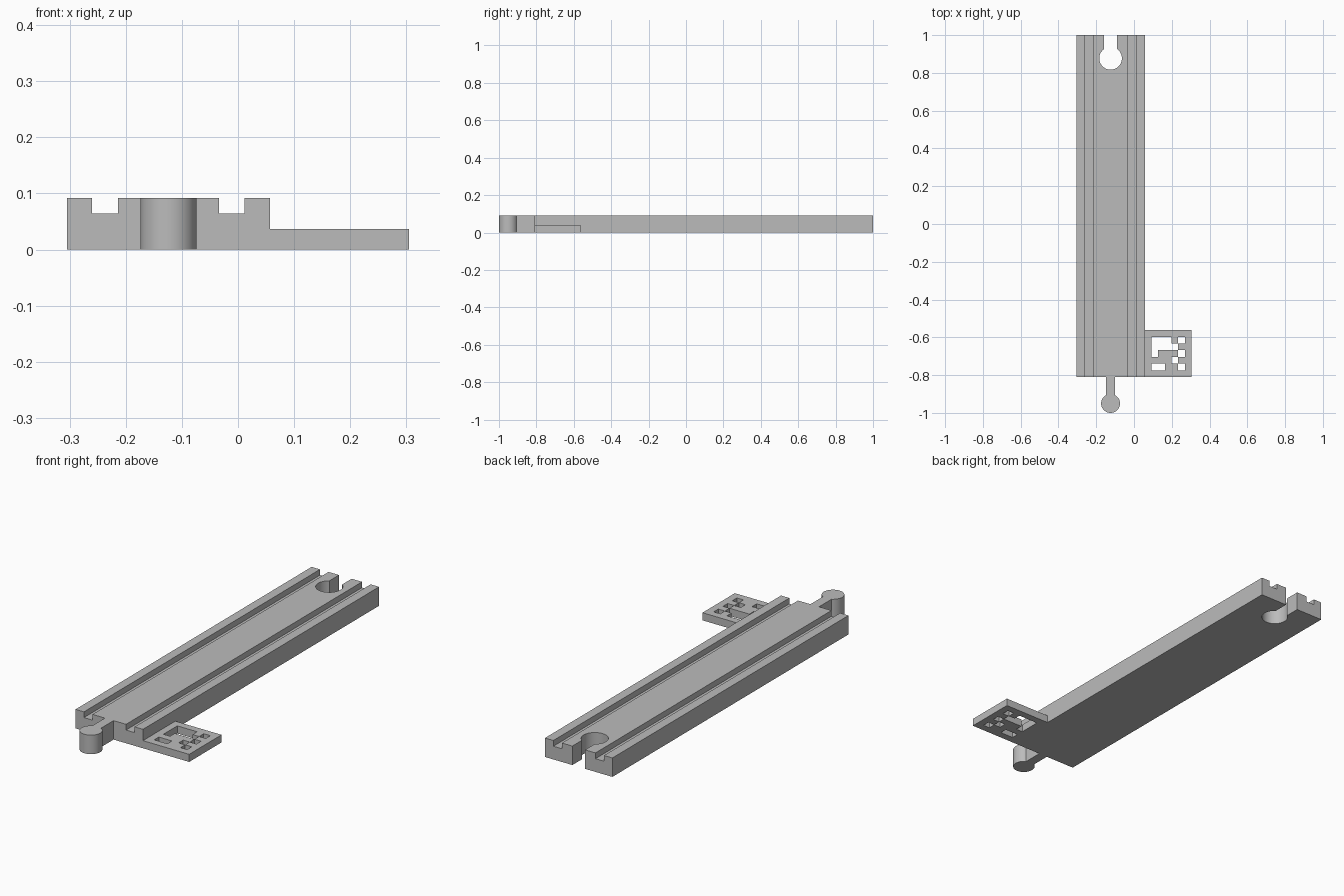
import bpy, bmesh, math
from mathutils import Vector

cube = bpy.data.objects.get("Cube")
if cube:
    bpy.data.objects.remove(cube, do_unlink=True)

grey = bpy.data.materials.new("plain grey")
grey.use_nodes = True
grey.diffuse_color = (0.5, 0.5, 0.5, 1)
grey.node_tree.nodes["Principled BSDF"].inputs["Base Color"].default_value = grey.diffuse_color

HEIGHT = 0.092
GROOVE = 0.064
LEFT, RIGHT = -0.305, 0.057
FRONT, BACK = -0.81, 1.0
MID = (LEFT + RIGHT) / 2


def extruded(name, polygons, direction):
    """Object made by extruding flat polygons along a direction."""
    bm = bmesh.new()
    for poly in polygons:
        bm.faces.new([bm.verts.new(p) for p in poly])
    bmesh.ops.remove_doubles(bm, verts=bm.verts[:], dist=1e-5)
    result = bmesh.ops.extrude_face_region(bm, geom=bm.faces[:], use_keep_orig=True)
    moved = [g for g in result["geom"] if isinstance(g, bmesh.types.BMVert)]
    bmesh.ops.translate(bm, verts=moved, vec=Vector(direction))
    bmesh.ops.recalc_face_normals(bm, faces=bm.faces[:])
    mesh = bpy.data.meshes.new(name)
    bm.to_mesh(mesh)
    bm.free()
    mesh.materials.append(grey)
    obj = bpy.data.objects.new(name, mesh)
    bpy.context.collection.objects.link(obj)
    return obj


def keyhole(name, y, radius, half_neck, neck_end, bottom, top, steps=40):
    """Round head with a straight neck running towards +y."""
    gap = math.asin(half_neck / radius)
    points = [(MID + half_neck, neck_end, bottom), (MID - half_neck, neck_end, bottom)]
    for i in range(steps + 1):
        a = math.pi / 2 + gap + (math.tau - 2 * gap) * i / steps
        points.append((MID + radius * math.cos(a), y + radius * math.sin(a), bottom))
    return extruded(name, [points], (0, 0, top - bottom))


# Track body with two wheel grooves
half = [(LEFT, 0), (LEFT, HEIGHT), (-0.26, HEIGHT), (-0.26, GROOVE),
        (-0.214, GROOVE), (-0.214, HEIGHT)]
section = half + [(2 * MID - x, z) for x, z in reversed(half)]
track = extruded("track_body", [[(x, FRONT, z) for x, z in section]], (0, BACK - FRONT, 0))

# Socket cut in the back end
cutter = keyhole("socket_cutter", 0.877, 0.06, 0.034, BACK + 0.05, -0.05, HEIGHT + 0.05)
cutter.hide_render = True
cut = track.modifiers.new("socket", "BOOLEAN")
cut.operation = "DIFFERENCE"
cut.solver = "EXACT"
cut.object = cutter
bpy.context.view_layer.objects.active = track
bpy.ops.object.modifier_apply(modifier=cut.name)
bpy.data.objects.remove(cutter, do_unlink=True)

# Connector peg on the front end
peg = keyhole("connector_peg", -0.95, 0.05, 0.023, FRONT, 0, HEIGHT)

# Pierced side plate, rows listed from back to front; dots are openings
pattern = ["#######",
           "#...#.#",
           "#....##",
           "#.###.#",
           "####.##",
           "#..##.#",
           "#######"]
cell = (0.305 - RIGHT) / 7
cells = []
for row, line in enumerate(reversed(pattern)):
    for col, mark in enumerate(line):
        if mark == "#":
            x, y = RIGHT + col * cell, FRONT + row * cell
            cells.append([(x, y, 0), (x + cell, y, 0),
                          (x + cell, y + cell, 0), (x, y + cell, 0)])
plate = extruded("pierced_side_plate", cells, (0, 0, 0.037))

# Smooth the round walls, keep the edges crisp
for obj in (track, peg):
    bpy.ops.object.select_all(action="DESELECT")
    obj.select_set(True)
    bpy.context.view_layer.objects.active = obj
    bpy.ops.object.shade_smooth_by_angle(angle=math.radians(30))
